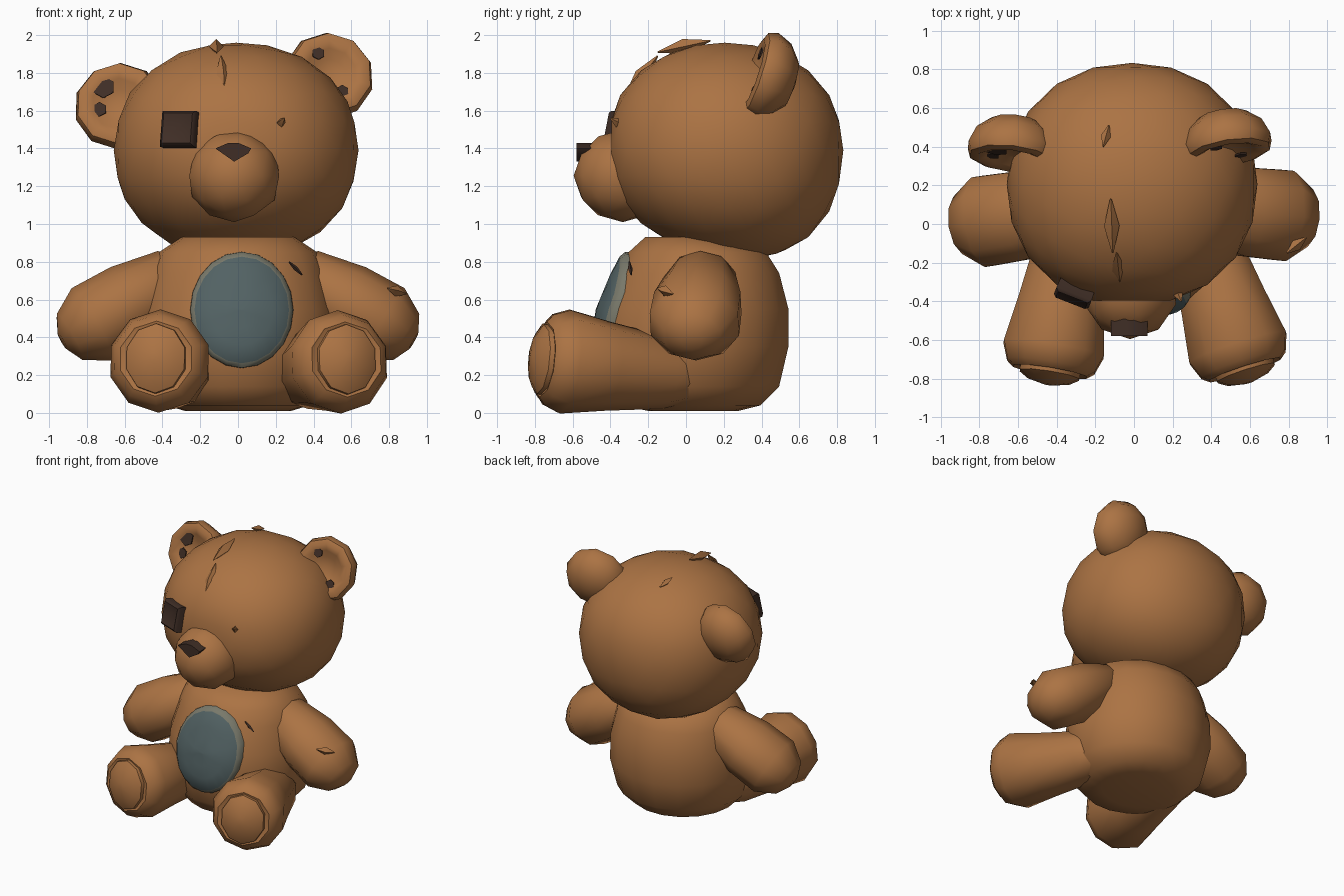
import bpy, bmesh, math
from mathutils import Vector
from mathutils.bvhtree import BVHTree

if "Cube" in bpy.data.objects:
    bpy.data.objects.remove(bpy.data.objects["Cube"])


def material(name, rgb):
    m = bpy.data.materials.new(name)
    m.diffuse_color = (*rgb, 1)
    m.use_nodes = True
    m.node_tree.nodes["Principled BSDF"].inputs["Base Color"].default_value = m.diffuse_color
    return m


FUR = material("brown fur", (0.41, 0.172, 0.057))
DARK = material("dark brown", (0.05, 0.027, 0.019))
PATCH = material("blue grey cloth", (0.085, 0.122, 0.126))
RIM = material("pale cloth edge", (0.19, 0.19, 0.145))


def finish(name, bm, *mats):
    bmesh.ops.remove_doubles(bm, verts=bm.verts, dist=0.0001)
    bmesh.ops.recalc_face_normals(bm, faces=bm.faces)
    me = bpy.data.meshes.new(name)
    bm.to_mesh(me)
    for m in mats:
        me.materials.append(m)
    ob = bpy.data.objects.new(name, me)
    bpy.context.collection.objects.link(ob)
    return ob


def skin(rings):
    """Closed surface through rings of equally many points."""
    bm = bmesh.new()
    vs = [[bm.verts.new(p) for p in r] for r in rings]
    n = len(vs[0])
    for k, (r, s) in enumerate(zip(vs, vs[1:])):
        for i in range(n):
            f = bm.faces.new((r[i], r[(i + 1) % n], s[(i + 1) % n], s[i]))
            f.material_index = k
    for k, r in ((0, vs[0]), (len(vs) - 2, vs[-1])):
        f = bm.faces.new(r)
        f.material_index = k
    return bm


def loft(name, a, b, profile, segs=10, mat=FUR, wide=1.0, turn=0.5):
    """Round part along a-b; profile is (fraction of length, radius)."""
    a, b = Vector(a), Vector(b)
    w = (b - a).normalized()
    up = Vector((0, 0, 1)) if abs(w.z) < 0.95 else Vector((0, 1, 0))
    v = (up - w * up.dot(w)).normalized()
    u = w.cross(v)
    ang = [2 * math.pi * (i + turn) / segs for i in range(segs)]
    rings = []
    for t, r in profile:
        r = max(r, 0.004)
        rings.append([a.lerp(b, t) + u * (r * wide * math.cos(q)) + v * (r * math.sin(q)) for q in ang])
    bm = skin(rings)
    for f in bm.faces:
        f.material_index = 0
    return finish(name, bm, mat)


def ball(name, centre, radii, flat_y=-9, detail=3, power=2.0, sag=0.0):
    """Slightly boxy ellipsoid whose lower back can sag."""
    bm = bmesh.new()
    bmesh.ops.create_icosphere(bm, subdivisions=detail, radius=1)
    for v in bm.verts:
        k = v.co / sum(abs(c) ** power for c in v.co) ** (1 / power)
        v.co = Vector([c + r * q for c, r, q in zip(centre, radii, k)])
        v.co.y = max(v.co.y, flat_y)
        v.co.z += sag * k.y * min(k.z, 0)
    return finish(name, bm, FUR)


# head and muzzle
ball("head", (-0.01, 0.205, 1.39), (0.648, 0.628, 0.57), -0.395, power=2.15, sag=0.07)
ball("muzzle", (-0.02, -0.335, 1.255), (0.25, 0.26, 0.245), detail=2)

# body: stacked ovals of (height, half width, front, back)
body_rings = []
for z, rx, y0, y1 in ((0.01, 0.28, -0.2, 0.28), (0.04, 0.38, -0.36, 0.4), (0.14, 0.48, -0.44, 0.5),
                      (0.35, 0.53, -0.48, 0.55), (0.55, 0.52, -0.45, 0.55), (0.74, 0.47, -0.37, 0.5),
                      (0.85, 0.42, -0.31, 0.43), (0.93, 0.30, -0.22, 0.25)):
    cy, ry = (y0 + y1) / 2, (y1 - y0) / 2
    body_rings.append([(rx * math.cos(i * math.pi / 9), cy + ry * math.sin(i * math.pi / 9), z) for i in range(18)])
bm = skin(body_rings)
for f in bm.faces:
    f.material_index = 0
bmesh.ops.triangulate(bm, faces=bm.faces)
tree = BVHTree.FromBMesh(bm)
finish("body", bm, FUR)

# belly patch: an oval laid over the body, with a pale edge
rings = []
for s, lift in ((1.0, -0.03), (0.99, 0.02), (0.91, 0.035), (0.6, 0.035), (0.3, 0.035), (0.01, 0.035)):
    ring = []
    for i in range(20):
        q = 2 * math.pi * i / 20
        x, z = 0.02 + 0.275 * s * math.cos(q), 0.545 + 0.31 * s * math.sin(q)
        hit = tree.ray_cast(Vector((x, -3, z)), Vector((0, 1, 0)))[0]
        ring.append((x, hit.y - lift, z))
    rings.append(ring)
bm = skin(rings)
for f in bm.faces:
    f.material_index = 1 if f.material_index < 2 else 0
finish("belly_patch", bm, PATCH, RIM)

# arms
arm = [(0, 0.1), (0.1, 0.165), (0.45, 0.215), (0.76, 0.22), (0.94, 0.14), (1, 0.05)]
for side, s, y in (("left", -1, -0.01), ("right", 1, 0.03)):
    loft(side + "_arm", (s * 0.28, 0.09, 0.75), (s * 0.93, y, 0.38), arm, wide=1.12)

# legs with raised oval foot pads
leg = [(0, 0.15), (0.12, 0.19), (0.5, 0.235), (0.78, 0.275), (0.885, 0.24), (0.92, 0.2),
       (0.91, 0.175)]
pad = [(0, 0.19), (0.5, 0.185), (0.8, 0.13), (1, 0.03)]
for side, hip, foot in (("left", (-0.31, 0, 0.2), (-0.445, -0.83, 0.295)),
                        ("right", (0.33, 0, 0.2), (0.595, -0.82, 0.29))):
    loft(side + "_leg", hip, foot, leg)
    start = Vector(hip).lerp(Vector(foot), 0.88)
    loft(side + "_foot_pad", start, foot, pad, 10, wide=0.88)

# ears: domed backs and hollow fronts, with worn dark spots
ear = [(0, 0.03), (0.08, 0.13), (0.35, 0.205), (0.72, 0.24), (0.94, 0.222), (1, 0.185), (0.92, 0.14),
       (0.78, 0.09), (0.74, 0.02)]
for side, c, n, spots in (
        ("left", (-0.625, 0.43, 1.61), (-0.1, -0.93, 0.3), ((-0.08, 0.09, 0.06), (-0.1, -0.03, 0.04))),
        ("right", (0.475, 0.46, 1.77), (0.15, -0.93, 0.3), ((-0.06, 0.11, 0.035), (0.06, -0.1, 0.035)))):
    c, n = Vector(c), Vector(n).normalized()
    loft(side + "_ear", c - n * 0.12, c + n * 0.11, ear, 10)
    v = (Vector((0, 0, 1)) - n * n.z).normalized()
    u = n.cross(v) * -1
    if u.x < 0:
        u = -u
    for k, (du, dv, r) in enumerate(spots):
        p = c + u * du + v * dv
        depth = 0.06 + max(math.hypot(du, dv) - 0.07, 0) * 0.6
        loft(f"{side}_ear_spot_{k}", p + n * (depth - 0.002), p + n * (depth + 0.006), [(0, r), (1, r)], 6, DARK)

# button eye: squarish, with a sunken middle
e, n = Vector((-0.3, -0.335, 1.495)), Vector((-0.35, -0.9, 0.2)).normalized()
loft("button_eye", e - n * 0.05, e + n * 0.065, [(0, 0.13), (0.85, 0.137), (1, 0.115), (0.9, 0.08), (0.9, 0.01)],
     4, DARK)

# nose: small wedge
outline = ((-0.12, 1.4), (-0.05, 1.43), (0.0, 1.43), (0.07, 1.4), (0.055, 1.375), (-0.02, 1.33))
bm = skin([[(x, y, z) for x, z in outline] for y in (-0.46, -0.58)])
for f in bm.faces:
    f.material_index = 0
finish("nose", bm, DARK)


# torn fur tufts and loose threads: thin diamonds
def spike(name, a, b, r, mat=FUR):
    loft(name, a, b, [(0, 0), (0.5, r), (1, 0)], 4, mat, turn=0)


spike("top_tuft", (-0.12, 0.13, 1.97), (-0.11, -0.15, 1.91), 0.04)
spike("brow_tuft", (-0.09, -0.15, 1.89), (-0.07, -0.32, 1.68), 0.04)
spike("crown_tuft", (-0.13, 0.51, 1.90), (-0.16, 0.40, 1.94), 0.025)
spike("eye_thread", (0.21, -0.32, 1.51), (0.245, -0.40, 1.56), 0.025)
spike("arm_thread", (0.79, -0.15, 0.66), (0.89, -0.07, 0.63), 0.03)
spike("belly_stitch", (0.27, -0.30, 0.8), (0.34, -0.29, 0.73), 0.012, DARK)

# soft shading with sharp folds
for ob in bpy.context.collection.objects:
    ob.select_set(True)
    bpy.context.view_layer.objects.active = ob
bpy.ops.object.shade_smooth_by_angle(angle=math.radians(45))
